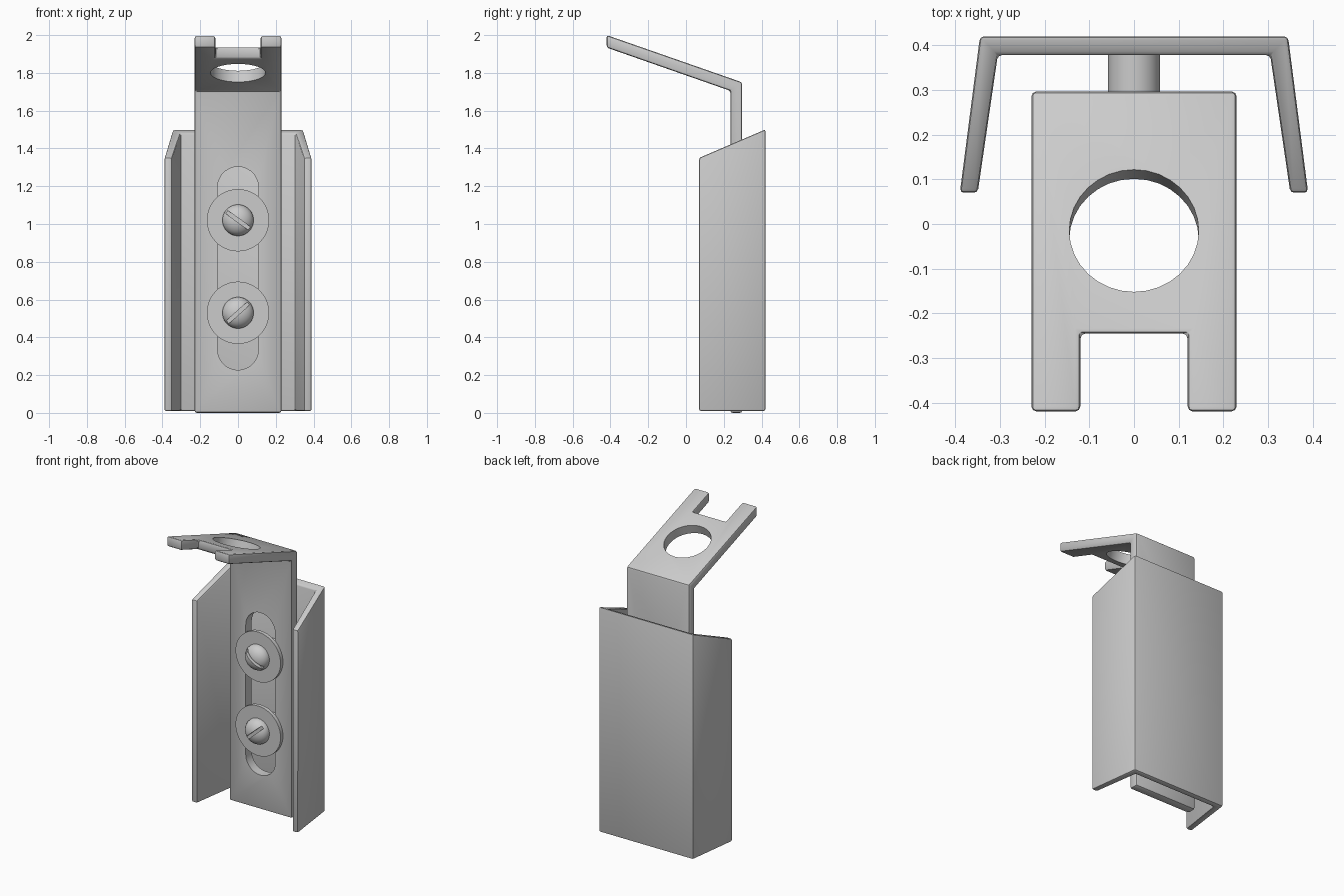
import bpy, bmesh
from math import sin, cos, pi, radians, atan2
from mathutils import Matrix, Vector

if "Cube" in bpy.data.objects:
    bpy.data.objects.remove(bpy.data.objects["Cube"])


def finish(bm, name):
    bmesh.ops.recalc_face_normals(bm, faces=bm.faces)
    me = bpy.data.meshes.new(name)
    bm.to_mesh(me)
    bm.free()
    ob = bpy.data.objects.new(name, me)
    bpy.context.collection.objects.link(ob)
    return ob


def extrude(name, pts, depth):
    """Extrude a polygon of 3D points along a vector."""
    bm = bmesh.new()
    face = bm.faces.new([bm.verts.new(p) for p in pts])
    new = bmesh.ops.extrude_face_region(bm, geom=[face])
    bmesh.ops.translate(bm, vec=depth,
                        verts=[v for v in new["geom"] if isinstance(v, bmesh.types.BMVert)])
    return finish(bm, name)


def lathe(name, profile, z, steps=40):
    """Spin an (r, y) profile round the y axis at height z."""
    bm = bmesh.new()
    vs = [bm.verts.new((r, y, 0)) for r, y in profile]
    es = [bm.edges.new(p) for p in zip(vs, vs[1:])]
    bmesh.ops.spin(bm, geom=vs + es, cent=(0, 0, 0), axis=(0, 1, 0),
                   angle=2 * pi, steps=steps)
    bmesh.ops.remove_doubles(bm, verts=bm.verts, dist=1e-5)
    bmesh.ops.translate(bm, verts=bm.verts, vec=(0, 0, z))
    return finish(bm, name)


def box(name, size, matrix):
    bm = bmesh.new()
    bmesh.ops.create_cube(bm, size=1, matrix=matrix @ Matrix.Diagonal((*size, 1)))
    return finish(bm, name)


def apply(ob, mod):
    bpy.context.view_layer.objects.active = ob
    bpy.ops.object.modifier_apply(modifier=mod.name)


def cut(ob, cutter):
    mod = ob.modifiers.new("cut", "BOOLEAN")
    mod.operation, mod.solver, mod.object = "DIFFERENCE", "EXACT", cutter
    apply(ob, mod)
    bpy.data.objects.remove(cutter)


def bevel(ob, width, segments=2):
    mod = ob.modifiers.new("bevel", "BEVEL")
    mod.width, mod.segments, mod.limit_method = width, segments, "ANGLE"
    mod.angle_limit = radians(15)
    apply(ob, mod)


def smooth(ob):
    bpy.ops.object.select_all(action="DESELECT")
    ob.select_set(True)
    bpy.context.view_layer.objects.active = ob
    bpy.ops.object.shade_smooth_by_angle(angle=radians(30))


# Folded channel with splayed sides and a sloping top
half = [(0.345, 0.42), (0.39, 0.07), (0.35, 0.07), (0.305, 0.378)]
outline = half + [(-x, y) for x, y in reversed(half)]
channel = extrude("wall_channel", [(x, y, 0.01) for x, y in outline], (0, 0, 1))
for v in channel.data.vertices:
    if v.co.z > 0.5:
        v.co.z = 1.35 + (v.co.y - 0.07) * 0.15 / 0.35
bevel(channel, 0.009)
smooth(channel)

# Bent strap: upright plate and sloping arm
side = [(0.235, 0), (0.297, 0), (0.297, 1.75), (-0.42, 2.0), (-0.42, 1.934), (0.235, 1.705)]
bracket = extrude("bent_bracket", [(-0.23, y, z) for y, z in side], (0.46, 0, 0))
# Forked tip
cut(bracket, box("notch_cutter", (0.24, 0.4, 1), Matrix.Translation((0, -0.445, 1.9))))
bevel(bracket, 0.012)
# Round hole square to the arm
tilt = atan2(0.25, 0.717)
normal = Vector((0, sin(tilt), cos(tilt)))
centre = Vector((0, -0.015, 1.859))
along = Vector((0, -cos(tilt), sin(tilt)))
ring = [centre - normal * 0.2 + 0.145 * (cos(a) * Vector((1, 0, 0)) + sin(a) * along)
        for a in (2 * pi * i / 32 for i in range(32))]
cut(bracket, extrude("hole_cutter", ring, normal * 0.4))
# Long adjustment slot
r = 0.108
arc = [pi * i / 14 for i in range(15)]
slot = [(r * cos(a), 0.1, 1.195 + r * sin(a)) for a in arc]
slot += [(-r * cos(a), 0.1, 0.335 - r * sin(a)) for a in arc]
cut(bracket, extrude("slot_cutter", slot, (0, 0.3, 0)))
smooth(bracket)

# Two domed, slotted screws with washers
dome = [(0.083 * sin(t), 0.207 - 0.062 * cos(t)) for t in (pi / 2 * i / 8 for i in range(9))]
for label, z, angle in (("upper", 1.02, 36), ("lower", 0.53, -42)):
    screw = lathe(label + "_screw", dome + [(0.083, 0.215), (0.058, 0.215),
                                            (0.058, 0.39), (0, 0.39)], z)
    turn = Matrix.Translation((0, 0.145, z)) @ Matrix.Rotation(radians(angle), 4, "Y")
    cut(screw, box("drive_cutter", (0.3, 0.07, 0.02), turn))
    smooth(screw)
    washer = lathe(label + "_washer", [(0.058, 0.21), (0.165, 0.21), (0.165, 0.235),
                                       (0.058, 0.235), (0.058, 0.21)], z, 48)
    smooth(washer)
